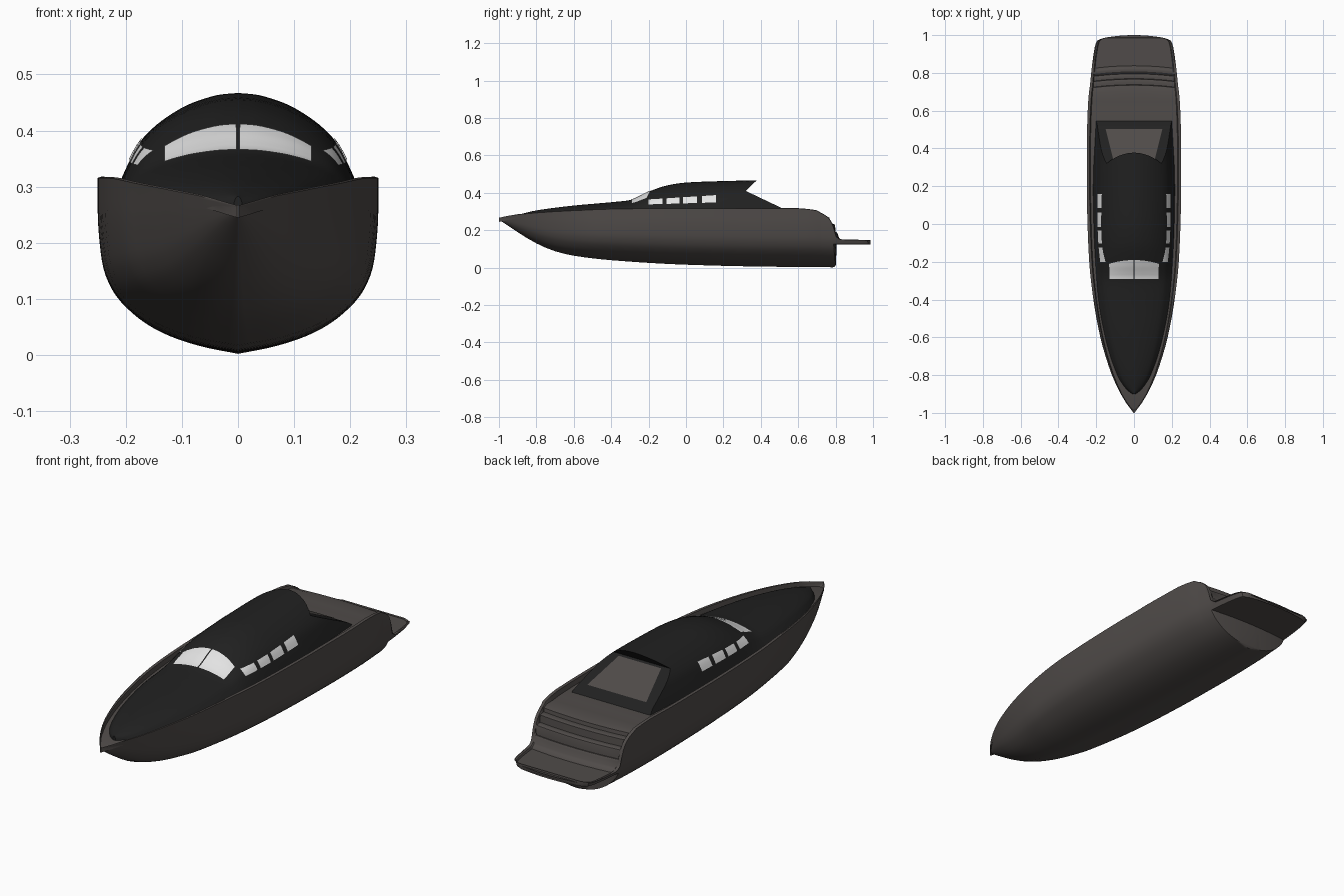
import bpy, bmesh
from mathutils import Vector
from mathutils.bvhtree import BVHTree

if "Cube" in bpy.data.objects:
    bpy.data.objects.remove(bpy.data.objects["Cube"])


def material(name, colour):
    m = bpy.data.materials.new(name)
    m.use_nodes = True
    m.diffuse_color = (*colour, 1)
    m.node_tree.nodes["Principled BSDF"].inputs["Base Color"].default_value = (*colour, 1)
    return m


TAUPE = material("dark taupe", (0.08, 0.071, 0.067))
BLACK = material("black", (0.015, 0.015, 0.015))
GLASS = material("pale glass", (0.78, 0.78, 0.78))


def curve(points, t, smooth=True):
    """Value at t of a curve through the points, without overshoot."""
    if t <= points[0][0]:
        return points[0][1]
    if t >= points[-1][0]:
        return points[-1][1]
    k = next(i for i in range(len(points) - 1) if t <= points[i + 1][0])
    slopes = [(b[1] - a[1]) / (b[0] - a[0]) for a, b in zip(points, points[1:])]

    def tangent(i):
        if i == 0 or i == len(slopes):
            return slopes[min(i, len(slopes) - 1)]
        a, b = slopes[i - 1], slopes[i]
        return 2 * a * b / (a + b) if a * b > 0 else 0

    (x0, y0), (x1, y1) = points[k], points[k + 1]
    h = x1 - x0
    u = (t - x0) / h
    if not smooth:
        return y0 + u * (y1 - y0)
    return (y0 * (1 + 2 * u) * (1 - u) ** 2 + tangent(k) * h * u * (1 - u) ** 2
            + y1 * u * u * (3 - 2 * u) + tangent(k + 1) * h * u * u * (u - 1))


def sample(points, n):
    """Evenly sampled smooth copy of a 2D section."""
    xs = [(i, p[0]) for i, p in enumerate(points)]
    zs = [(i, p[1]) for i, p in enumerate(points)]
    ts = [i * (len(points) - 1) / (n - 1) for i in range(n)]
    return [(curve(xs, t), curve(zs, t)) for t in ts]


def finish(name, bm, mat):
    bmesh.ops.recalc_face_normals(bm, faces=bm.faces)
    mesh = bpy.data.meshes.new(name)
    bm.to_mesh(mesh)
    bm.free()
    mesh.materials.append(mat)
    ob = bpy.data.objects.new(name, mesh)
    bpy.context.collection.objects.link(ob)
    bpy.ops.object.select_all(action="DESELECT")
    ob.select_set(True)
    bpy.context.view_layer.objects.active = ob
    bpy.ops.object.shade_smooth_by_angle(angle=0.6)
    return ob


def loft(name, halves, mat):
    """Skin half sections (first and last point on the centre line), mirrored in x."""
    bm = bmesh.new()
    rings = []
    for half in halves:
        full = half + [(-x, y, z) for x, y, z in reversed(half[1:-1])]
        rings.append([bm.verts.new(p) for p in full])
    n = len(rings[0])
    for a, b in zip(rings, rings[1:]):
        for i in range(n):
            j = (i + 1) % n
            bm.faces.new((a[i], a[j], b[j], b[i]))
    # end caps as strips joining the two sides
    for ring in (rings[0], rings[-1]):
        for i in range(n // 2):
            quad = [ring[i], ring[i + 1], ring[n - i - 1], ring[(n - i) % n]]
            bm.faces.new(list(dict.fromkeys(quad)))
    return finish(name, bm, mat)


# Hull lines: half width, sheer, keel, lower limit and deck along the length
WIDTH = [(-1, .002), (-.95, .04), (-.9, .07), (-.8, .117), (-.6, .178), (-.4, .215), (-.2, .237),
         (0, .246), (.2, .25), (.4, .25), (.6, .245), (.8, .228), (.95, .208), (.985, .195), (1, .16)]
SHEER = [(-1, .265), (-.9, .284), (-.6, .305), (-.3, .315), (.6, .316)]
STERN = [(.6, .316), (.68, .309), (.74, .29), (.785, .255), (.805, .21), (.818, .165), (.845, .15), (1, .146)]
KEEL = [(-1, .257), (-.9, .19), (-.8, .13), (-.7, .088), (-.6, .064), (-.4, .04), (0, .016), (.4, .006), (.8, .002)]
FLOOR = [(.785, 0), (.795, .005), (.802, .016), (.805, .125)]
STEPS = [(.735, .295), (.738, .27), (.767, .27), (.77, .235), (.797, .235), (.8, .19), (.835, .19), (.838, .14)]
HULL_SECTION = sample([(0, 0), (.3, .045), (.55, .115), (.75, .22), (.9, .36), (.97, .52), (1, .8), (1, 1)], 29)


def hull_ring(y):
    w, ref, keel = curve(WIDTH, y), curve(SHEER, y), curve(KEEL, y)
    sheer = curve(STERN, y) if y > .6 else ref
    vee = .4 * max(0, (-.5 - y) / .5)
    ring = []
    for fx, fz in HULL_SECTION:
        x = w * (fx * (1 - vee) + fz * vee)
        z = min(max(keel + fz * (ref - keel), curve(FLOOR, y, False)), sheer)
        ring.append((x, y, z))
    # rounded rim, then the sunken deck
    drop = .02 if y < .7 else .006
    deck = min(sheer - drop, curve(STEPS, y, False))
    ring += [(w * .975, y, sheer + .002), (w * .94, y, sheer), (w * .92, y, deck),
             (w * .6, y, deck), (w * .3, y, deck), (0, y, deck)]
    arc = .015 if y > .7 else 0
    return [(x, py - arc * (x / w) ** 2, z) for x, py, z in ring]


stations = [-1, -.99, -.975] + [-.95 + .05 * i for i in range(34)]
stations += [p[0] for p in STEPS + FLOOR + STERN[2:]] + [.75, .76, .78, .811, .825, .87, .91, .95, .97, .985, .993]
stations = sorted({round(s, 3) for s in stations})
hull = loft("hull", [hull_ring(y) for y in stations], TAUPE)

# Cabin and foredeck shell, with a raked rear under an overhanging roof
CABIN_WIDTH = [(-.9, .008), (-.88, .035), (-.8, .088), (-.6, .152), (-.4, .188), (-.2, .204),
               (0, .213), (.2, .216), (.55, .2)]
ROOF = [(-.9, .283), (-.8, .306), (-.6, .332), (-.4, .35), (-.3, .361), (-.2, .406), (-.1, .44),
        (0, .455), (.1, .46), (.36, .467)]
REAR = [(.296, .545), (.315, .52), (.41, .32), (.467, .378)]
CABIN_SECTION = sample([(1, 0), (.91, .26), (.81, .5), (.64, .71), (.38, .9), (.14, .985), (0, 1)], 31)
AFT = .2


def cabin_ring(y):
    base, roof = curve(SHEER, y) - .02, curve(ROOF, y)
    s = max(0, (y - AFT) / .18)
    ring = []
    for fx, fz in CABIN_SECTION:
        z = base + fz * (roof - base)
        py = AFT + s * (curve(REAR, z, False) - AFT) if s else y
        ring.append((curve(CABIN_WIDTH, py) * fx, py, z))
    return [(0, ring[0][1], base)] + ring


cabin_stations = [-.9, -.89, -.88, -.865] + [-.85 + .025 * i for i in range(43)] + [.26, .32, .38]
cabin = loft("cabin", [cabin_ring(y) for y in cabin_stations], BLACK)
tree = BVHTree.FromPolygons([v.co for v in cabin.data.vertices],
                            [p.vertices for p in cabin.data.polygons])


def pane(name, origin, direction, side, n=12):
    """Glass laid on the cabin: origin(u, v) gives ray starts cast along direction."""
    bm = bmesh.new()
    grid = []
    for i in range(n + 1):
        row = []
        for j in range(n + 1):
            start = Vector(origin(i / n, j / n))
            hit, normal, _, _ = tree.ray_cast(start, Vector(direction))
            p = hit + normal * .0025
            row.append(bm.verts.new((p.x * side, p.y, p.z)))
        grid.append(row)
    for i in range(n):
        for j in range(n):
            bm.faces.new((grid[i][j], grid[i + 1][j], grid[i + 1][j + 1], grid[i][j + 1]))
    ob = finish(name, bm, GLASS)
    # face the glass outward
    if ob.data.polygons[0].normal.dot(Vector((side, 0, 1))) < 0:
        ob.data.flip_normals()


def windscreen(u, v):
    x = .003 + u * .127
    top = -.19 - .02 * u * u
    return x, -.29 + v * (top + .29), 1


WINDOWS = [(-.2, -.125), (-.103, -.035), (-.015, .06), (.085, .16)]
for label, side in (("left", 1), ("right", -1)):
    pane(label + "_windscreen", windscreen, (0, 0, -1), side)
    for k, (y0, y1) in enumerate(WINDOWS):
        def side_window(u, v):
            y = y0 + u * (y1 - y0)
            low, high = .337 + .03 * (y + .2), .363 + .065 * (y + .2)
            return 1, y, low + v * (high - low)
        pane(f"{label}_side_window_{k + 1}", side_window, (-1, 0, 0), side, 6)

# Rear panel set on the raked back of the cabin
bm = bmesh.new()
corners = [(-.15, .324), (.15, .324), (.108, .404), (-.108, .404)]
bm.faces.new([bm.verts.new((x, curve(REAR, z, False) + .002, z + .003)) for x, z in corners])
panel = finish("rear_panel", bm, TAUPE)
if panel.data.polygons[0].normal.z < 0:
    panel.data.flip_normals()
